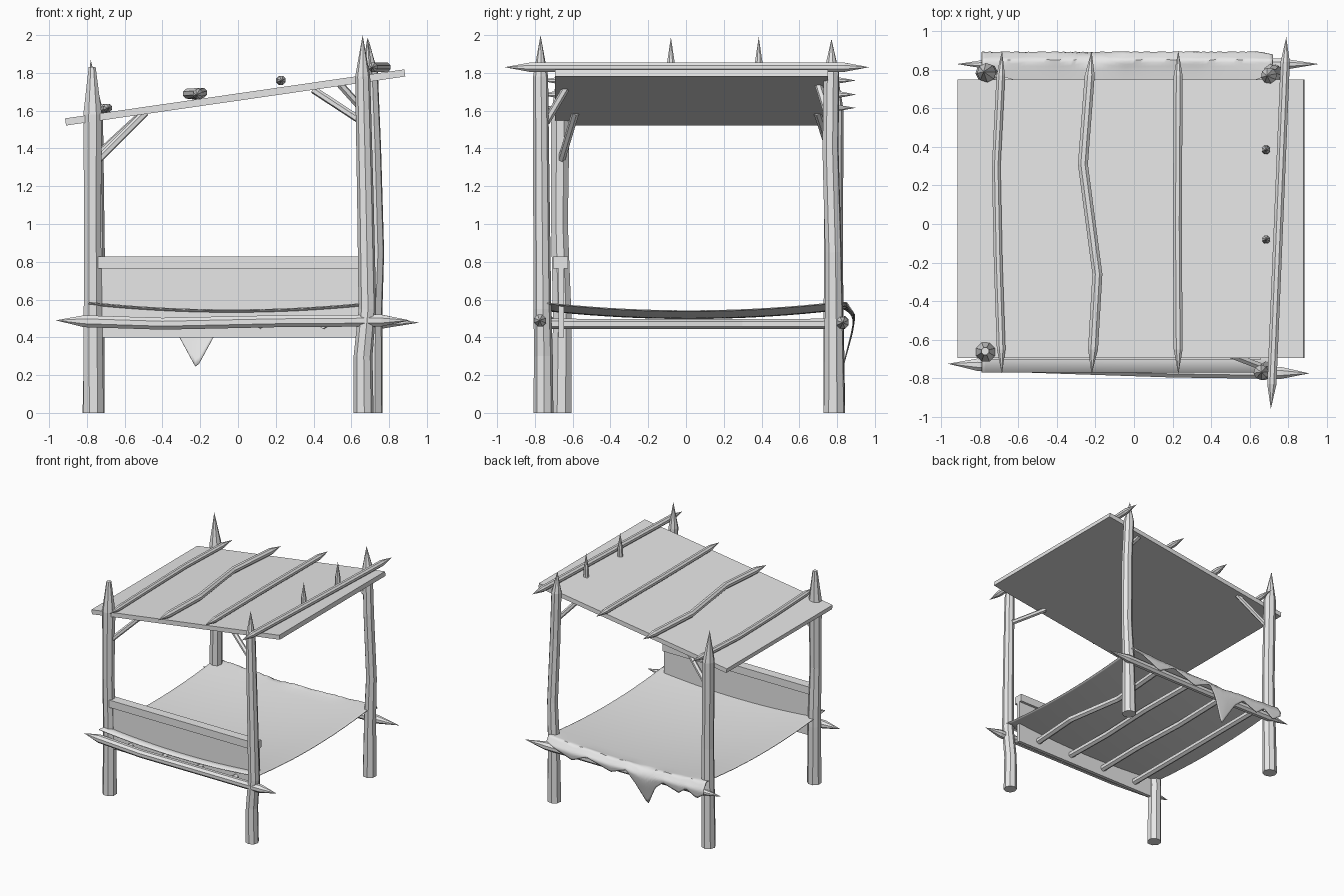
import bpy, bmesh, math
from mathutils import Vector

old = bpy.data.objects.get("Cube")
if old:
    bpy.data.objects.remove(old, do_unlink=True)

GREY = (0.8, 0.8, 0.8, 1)
grey = bpy.data.materials.new("plain grey")
grey.use_nodes = True
grey.diffuse_color = GREY
grey.node_tree.nodes["Principled BSDF"].inputs["Base Color"].default_value = GREY


def finish(name, bm):
    bmesh.ops.recalc_face_normals(bm, faces=bm.faces)
    mesh = bpy.data.meshes.new(name)
    bm.to_mesh(mesh)
    bm.free()
    mesh.materials.append(grey)
    obj = bpy.data.objects.new(name, mesh)
    bpy.context.collection.objects.link(obj)
    return obj


def log(name, path, sides=8):
    """Faceted log through (x, y, z, radius) stations; zero radius makes a point."""
    bm = bmesh.new()
    pts = [Vector(p[:3]) for p in path]
    turn = (pts[-1] - pts[0]).to_track_quat('Z', 'Y')
    rings = []
    for centre, p in zip(pts, path):
        count = sides if p[3] > 0 else 1
        ring = []
        for i in range(count):
            a = math.tau * (i + 0.5) / sides
            ring.append(bm.verts.new(
                centre + turn @ Vector((math.cos(a), math.sin(a), 0)) * p[3]))
        rings.append(ring)
    for lo, hi in zip(rings, rings[1:]):
        for i in range(sides):
            j = (i + 1) % sides
            if len(lo) == 1:
                bm.faces.new((lo[0], hi[j], hi[i]))
            elif len(hi) == 1:
                bm.faces.new((lo[i], lo[j], hi[0]))
            else:
                bm.faces.new((lo[i], lo[j], hi[j], hi[i]))
    for ring in (rings[0], rings[-1]):
        if len(ring) > 1:
            bm.faces.new(ring)
    return finish(name, bm)


def stake(name, path, radius, tip=0.13):
    """Log of even thickness, sharpened at both ends."""
    pts = [Vector(p) for p in path]
    a = pts[0] + (pts[1] - pts[0]).normalized() * tip
    b = pts[-1] + (pts[-2] - pts[-1]).normalized() * tip
    body = [a] + pts[1:-1] + [b]
    return log(name, [(*pts[0], 0)] + [(*p, radius) for p in body] + [(*pts[-1], 0)])


def box(name, centre, size, tilt=0):
    bm = bmesh.new()
    bmesh.ops.create_cube(bm, size=1)
    bmesh.ops.scale(bm, vec=size, verts=bm.verts)
    obj = finish(name, bm)
    obj.location = centre
    obj.rotation_euler.y = tilt
    return obj


# Corner posts, each slightly crooked
log("front_right_post", [(-.765, -.66, 0, .058), (-.768, -.655, .5, .053),
                         (-.77, -.67, 1.0, .048), (-.77, -.665, 1.58, .053),
                         (-.772, -.66, 1.83, .02)])
log("back_right_post", [(-.765, .785, 0, .058), (-.755, .78, .85, .05),
                        (-.765, .785, 1.6, .05), (-.78, .79, 1.87, 0)])
log("front_left_post", [(.665, -.755, 0, .053), (.662, -.755, .3, .05),
                        (.685, -.76, .55, .047), (.675, -.765, 1.1, .044),
                        (.66, -.77, 1.78, .04), (.66, -.77, 2.0, 0)])
log("back_left_post", [(.71, .785, 0, .058), (.715, .783, .5, .05),
                       (.73, .78, .85, .045), (.715, .765, 1.4, .044),
                       (.7, .77, 1.8, .042), (.69, .77, 1.98, 0)])

# Sloping roof board
box("roof_board", (-.015, .028, 1.67), (1.815, 1.445, .038), -math.atan2(.26, 1.8))

# Sharpened poles lying across the roof
stake("roof_pole_low", [(-.685, .9, 1.615), (-.715, .3, 1.61),
                        (-.705, -.2, 1.61), (-.685, -.78, 1.615)], .024)
stake("roof_pole_bent", [(-.22, .9, 1.685), (-.265, .31, 1.69),
                         (-.19, -.26, 1.695), (-.22, -.78, 1.685)], .028)
stake("roof_pole_straight", [(.23, .9, 1.76), (.225, 0, 1.76), (.23, -.78, 1.76)], .025)
stake("roof_pole_high", [(.79, .97, 1.83), (.75, 0, 1.83), (.71, -.96, 1.83)], .026)

# Spikes standing on the high side of the roof
for i, y in enumerate((-.08, .385)):
    log(f"roof_spike_{i + 1}", [(.685, y, 1.76, .024), (.685, y, 1.86, .021),
                                (.685, y, 1.99, 0)])

# Braces between posts and roof
braces = {
    "front_right_brace": ((-.74, -.66, 1.34), (-.49, -.585, 1.59)),
    "back_right_brace": ((-.75, .77, 1.36), (-.5, .695, 1.59)),
    "front_left_brace": ((.66, -.74, 1.54), (.4, -.64, 1.71)),
    "back_left_brace": ((.71, .76, 1.55), (.54, .7, 1.74)),
}
for name, (a, b) in braces.items():
    log(name, [(*a, .02), (*b, .02)], 6)

# Pointed end rails of the bed
stake("front_rail", [(-.965, -.725, .49), (-.4, -.745, .472),
                     (.2, -.765, .485), (.91, -.775, .49)], .034, .15)
stake("back_rail", [(-.92, .83, .485), (-.2, .825, .475),
                    (.3, .825, .475), (.96, .83, .478)], .034, .2)

# Slats under the sheet
for i, (x, bend) in enumerate(((-.55, 0), (-.22, .01), (.12, -.01), (.45, .04))):
    log(f"slat_{i + 1}", [(x, -.75, .472, .027), (x + bend, -.2, .47, .027),
                          (x - bend, .3, .47, .027), (x, .82, .472, .027)], 6)

# Headboard with its capping rail
box("headboard_panel", (-.04, -.66, .59), (1.4, .03, .38))
box("headboard_cap", (-.04, -.664, .797), (1.4, .08, .064))


# Sagging sheet with a torn edge hanging over the back rail
HEM = [(-.79, .16), (-.72, .21), (-.62, .15), (-.55, .21), (-.4, .16), (-.32, .23),
       (-.22, .42), (-.12, .23), (-.05, .14), (.1, .2), (.33, .13), (.47, .2), (.72, .1)]
DRAPE = [(.8, .585), (.85, .585), (.892, .52), (.88, .44), (.83, .24)]


def hem_length(x):
    for (x0, h0), (x1, h1) in zip(HEM, HEM[1:]):
        if x <= x1:
            return h0 + (h1 - h0) * (x - x0) / (x1 - x0)
    return HEM[-1][1]


def along_drape(s):
    for a, b in zip(DRAPE, DRAPE[1:]):
        a, b = Vector(a), Vector(b)
        d = (b - a).length
        if s <= d:
            return a.lerp(b, s / d)
        s -= d
    return Vector(DRAPE[-1])


COLS, FLAT, HANG = 76, 18, 10
bm = bmesh.new()
grid = []
for i in range(COLS):
    u = 2 * i / (COLS - 1) - 1
    x = -.035 + .755 * u
    sag = .04 * (1 - u * u)
    column = []
    for j in range(FLAT):
        w = 2 * j / FLAT - 1
        z = .585 - sag - .045 * (1 - w * w)
        column.append(bm.verts.new((x, .015 + .785 * w, z)))
    for j in range(HANG + 1):
        t = j / HANG
        y, z = along_drape(t * hem_length(x))
        column.append(bm.verts.new((x, y, z - sag * (1 - t))))
    grid.append(column)
for a, b in zip(grid, grid[1:]):
    for j in range(len(a) - 1):
        bm.faces.new((a[j], b[j], b[j + 1], a[j + 1]))
sheet = finish("sheet", bm)
thick = sheet.modifiers.new("thickness", 'SOLIDIFY')
thick.thickness = .006
thick.offset = 0
for o in bpy.context.selected_objects:
    o.select_set(False)
sheet.select_set(True)
bpy.context.view_layer.objects.active = sheet
bpy.ops.object.shade_smooth_by_angle(angle=math.radians(50))
